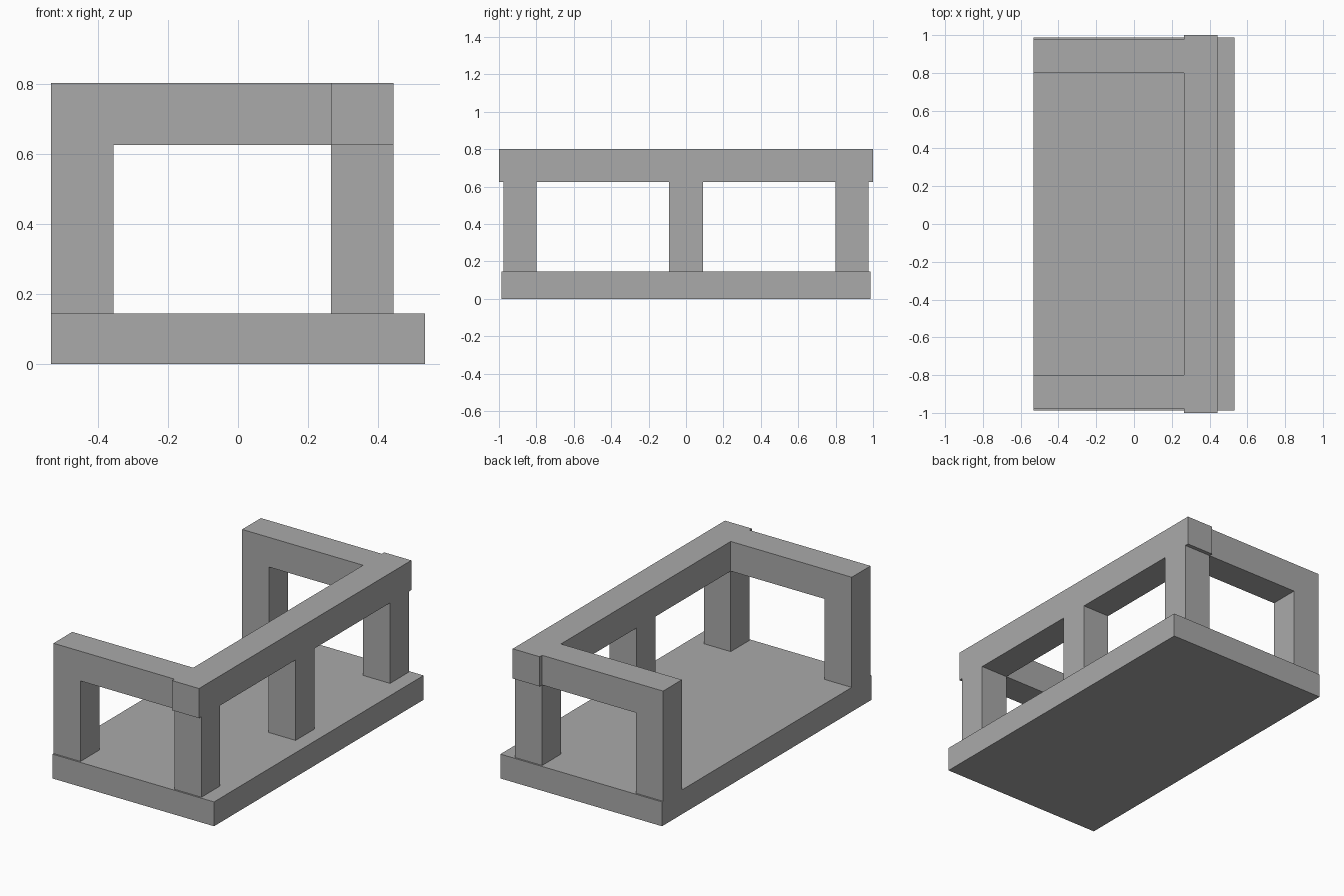
import bpy
import bmesh

cube = bpy.data.objects.get("Cube")
if cube:
    bpy.data.objects.remove(cube, do_unlink=True)

grey = bpy.data.materials.new("plain_grey")
grey.use_nodes = True
colour = (0.4, 0.4, 0.4, 1)
grey.diffuse_color = colour
grey.node_tree.nodes["Principled BSDF"].inputs["Base Color"].default_value = colour

# Shared levels and edges
BACK, FRONT = -0.533, 0.533
RAIL_IN, RAIL_OUT = 0.265, 0.443
BASE_TOP, RAIL_LOW, TOP = 0.145, 0.625, 0.802
SIDE_IN, SIDE_OUT = 0.80, 0.977
LEG_FRONT = -0.355


def extrude_profile(name, points, y0, y1):
    """Extrude an x-z outline along y."""
    bm = bmesh.new()
    face = bm.faces.new([bm.verts.new((x, y0, z)) for x, z in points])
    new = bmesh.ops.extrude_face_region(bm, geom=[face])["geom"]
    verts = [v for v in new if isinstance(v, bmesh.types.BMVert)]
    bmesh.ops.translate(bm, verts=verts, vec=(0, y1 - y0, 0))
    bmesh.ops.recalc_face_normals(bm, faces=bm.faces)
    mesh = bpy.data.meshes.new(name)
    bm.to_mesh(mesh)
    bm.free()
    mesh.materials.append(grey)
    obj = bpy.data.objects.new(name, mesh)
    bpy.context.collection.objects.link(obj)
    return obj


def box(name, x0, x1, y0, y1, z0, z1):
    return extrude_profile(name, [(x0, z0), (x1, z0), (x1, z1), (x0, z1)], y0, y1)


# Base slab and long rail
box("base_slab", BACK, FRONT, -0.987, 0.987, 0, BASE_TOP)
box("long_rail", RAIL_IN, RAIL_OUT, -1, 1, RAIL_LOW, TOP)

# Posts under the long rail
box("middle_post", RAIL_IN, RAIL_OUT, -0.09, 0.09, BASE_TOP, RAIL_LOW)

# End frames: a leg and side rail in one piece, plus a corner post
side_frame = [(BACK, BASE_TOP), (LEG_FRONT, BASE_TOP), (LEG_FRONT, RAIL_LOW),
              (RAIL_IN, RAIL_LOW), (RAIL_IN, TOP), (BACK, TOP)]
for end, sign in (("front", -1), ("back", 1)):
    y0, y1 = sorted((sign * SIDE_IN, sign * SIDE_OUT))
    extrude_profile(end + "_side_frame", side_frame, y0, y1)
    box(end + "_corner_post", RAIL_IN, RAIL_OUT, y0, y1, BASE_TOP, RAIL_LOW)
